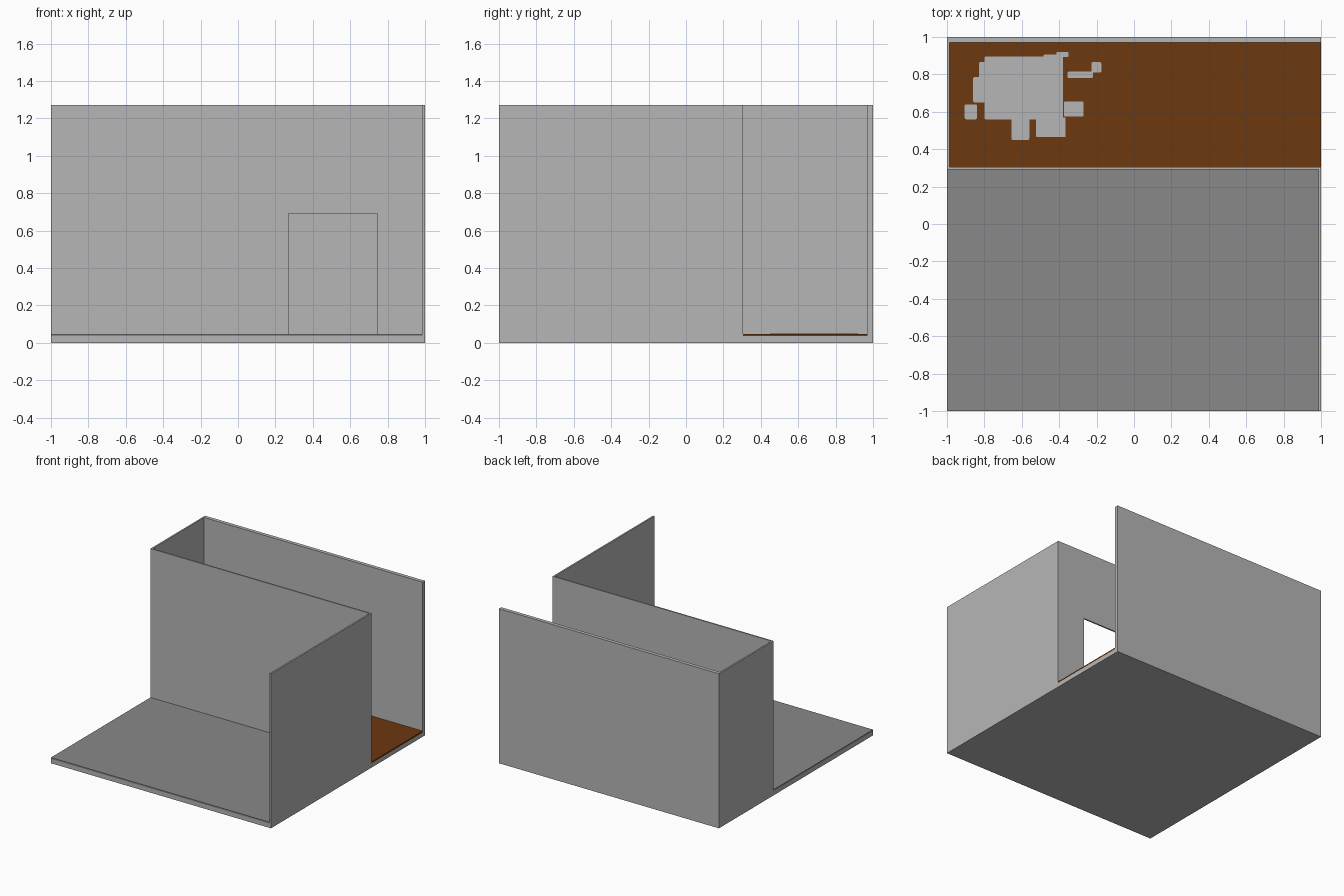
import bpy, bmesh

if "Cube" in bpy.data.objects:
    bpy.data.objects.remove(bpy.data.objects["Cube"])


def material(name, rgb):
    m = bpy.data.materials.new(name)
    m.diffuse_color = (*rgb, 1)
    m.use_nodes = True
    m.node_tree.nodes["Principled BSDF"].inputs["Base Color"].default_value = m.diffuse_color
    return m


LIGHT = material("light grey wall", (0.47, 0.47, 0.47))
DARK = material("dark grey floor", (0.25, 0.25, 0.25))
BROWN = material("brown floor", (0.15, 0.04, 0.005))


def finish(name, bm, mat):
    bmesh.ops.recalc_face_normals(bm, faces=bm.faces)
    me = bpy.data.meshes.new(name)
    bm.to_mesh(me)
    bm.free()
    me.materials.append(mat)
    ob = bpy.data.objects.new(name, me)
    bpy.context.collection.objects.link(ob)
    return ob


def box(name, x, y, z, mat, corner=0.0):
    bm = bmesh.new()
    bmesh.ops.create_cube(bm, size=1)
    for v in bm.verts:
        for i, (a, b) in enumerate((x, y, z)):
            v.co[i] = a if v.co[i] < 0 else b
    if corner:  # round the upright corners
        up = [e for e in bm.edges if abs(e.verts[0].co.z - e.verts[1].co.z) > 1e-5]
        bmesh.ops.bevel(bm, geom=up, offset=corner, segments=2,
                        affect='EDGES', profile=0.5)
    return finish(name, bm, mat)


LOW, TOP, H = 0.035, 0.047, 1.27
P0, P1 = 0.292, 0.304  # partition faces

# base slab and the two floor layers on it
box("base_slab", (-1, 1), (-1, 1), (0, LOW), LIGHT)
box("front_floor", (-1, 0.987), (-1, P0), (LOW, TOP), DARK)
box("room_floor", (-0.987, 1), (P1, 0.97), (LOW, TOP), BROWN)

# outer walls
box("back_wall", (-1, 1), (0.97, 1), (LOW, H), LIGHT)
box("left_wall", (-1, -0.987), (P1, 0.97), (LOW, H), LIGHT)
box("right_wall", (0.987, 1), (-1, P0), (LOW, H), LIGHT)

# partition with a doorway, extruded from its outline
bm = bmesh.new()
outline = [(-1, TOP), (0.27, TOP), (0.27, 0.69), (0.745, 0.69),
           (0.745, TOP), (1, TOP), (1, H), (-1, H)]
face = bm.faces.new([bm.verts.new((x, P0, z)) for x, z in outline])
ext = bmesh.ops.extrude_face_region(bm, geom=[face])
bmesh.ops.translate(bm, vec=(0, P1 - P0, 0),
                    verts=[v for v in ext["geom"] if isinstance(v, bmesh.types.BMVert)])
finish("partition_wall", bm, LIGHT)
box("partition_sill", (-1, 1), (P0, P1), (LOW, TOP), LIGHT)

# pale bare patch in the brown floor: thin plates
patches = [
    (-0.80, -0.38, 0.56, 0.895), (-0.86, -0.79, 0.65, 0.785),
    (-0.83, -0.79, 0.77, 0.865), (-0.905, -0.84, 0.56, 0.64),
    (-0.655, -0.56, 0.45, 0.57), (-0.525, -0.365, 0.465, 0.57),
    (-0.375, -0.27, 0.575, 0.655), (-0.485, -0.38, 0.88, 0.905),
    (-0.415, -0.35, 0.893, 0.92), (-0.355, -0.22, 0.78, 0.815),
    (-0.228, -0.175, 0.81, 0.865),
]
for i, (x0, x1, y0, y1) in enumerate(patches):
    box(f"floor_patch_{i + 1}", (x0, x1), (y0, y1), (TOP - 0.001, TOP + 0.002),
        LIGHT, 0.006)
